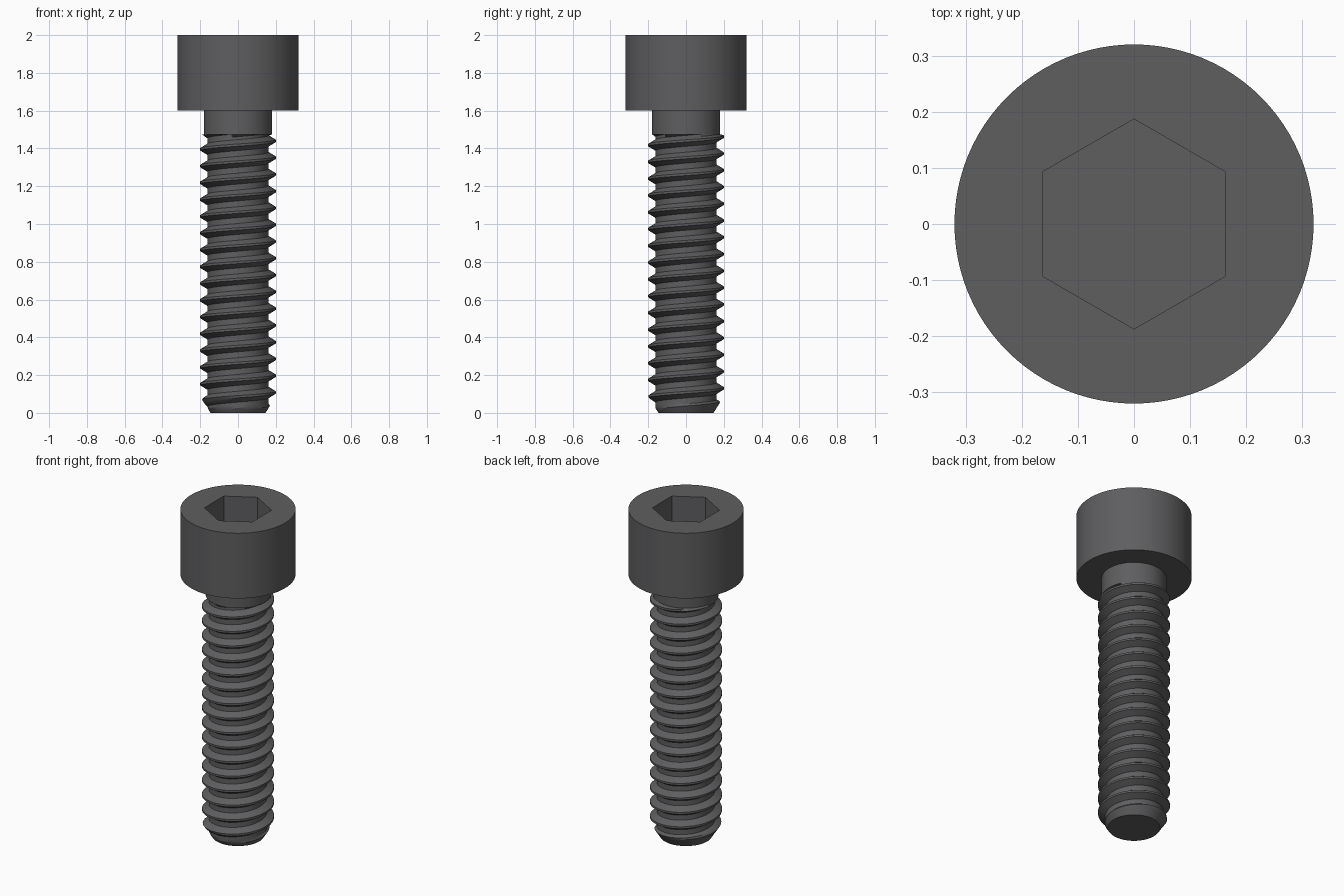
import bpy, bmesh
from math import cos, sin, pi, radians

if "Cube" in bpy.data.objects:
    bpy.data.objects.remove(bpy.data.objects["Cube"])

# Dimensions
HEAD_R, HEAD_BOTTOM, TOP = 0.32, 1.6, 2.0
HEX_R, HEX_DEPTH = 0.187, 0.2
SHANK_R, SHANK_BOTTOM = 0.18, 1.475
CREST_R, ROOT_R, TIP_R = 0.2, 0.162, 0.145
PITCH, FIRST_CREST = 0.0888, 0.108
SEGMENTS = 96

steel = bpy.data.materials.new("dark_steel")
steel.use_nodes = True
colour = (0.113, 0.113, 0.118, 1)
steel.diffuse_color = colour
steel.node_tree.nodes["Principled BSDF"].inputs["Base Color"].default_value = colour


def finish(bm, name):
    """Turn a bmesh into a smooth shaded object with sharp edges kept."""
    bmesh.ops.recalc_face_normals(bm, faces=bm.faces)
    mesh = bpy.data.meshes.new(name)
    bm.to_mesh(mesh)
    bm.free()
    mesh.materials.append(steel)
    obj = bpy.data.objects.new(name, mesh)
    bpy.context.collection.objects.link(obj)
    bpy.ops.object.select_all(action='DESELECT')
    obj.select_set(True)
    bpy.context.view_layer.objects.active = obj
    bpy.ops.object.shade_smooth_by_angle(angle=radians(25))
    return obj


def ring(bm, radius, z, count, start=0.0):
    angles = [start + 2 * pi * i / count for i in range(count)]
    return [bm.verts.new((radius * cos(a), radius * sin(a), z)) for a in angles]


def bridge(bm, lower, upper):
    n = len(lower)
    for i in range(n):
        j = (i + 1) % n
        bm.faces.new((lower[i], lower[j], upper[j], upper[i]))


# Cylindrical head with a hexagonal socket
bm = bmesh.new()
under = ring(bm, HEAD_R, HEAD_BOTTOM, SEGMENTS)
rim = ring(bm, HEAD_R, TOP, SEGMENTS)
socket_rim = ring(bm, HEX_R, TOP, 6, pi / 2)
socket_floor = ring(bm, HEX_R, TOP - HEX_DEPTH, 6, pi / 2)
bm.faces.new(under)
bm.faces.new(socket_floor)
bridge(bm, under, rim)
bridge(bm, socket_floor, socket_rim)
open_edges = [e for e in bm.edges if e.is_boundary]
bmesh.ops.triangle_fill(bm, edges=open_edges, use_beauty=True, normal=(0, 0, 1))
finish(bm, "socket_head")

# Plain shank under the head
bm = bmesh.new()
low = ring(bm, SHANK_R, SHANK_BOTTOM, SEGMENTS)
high = ring(bm, SHANK_R, HEAD_BOTTOM, SEGMENTS)
bridge(bm, low, high)
bm.faces.new(low)
bm.faces.new(high)
finish(bm, "shank")

# Helical thread: one tooth profile as (offset along pitch, radius)
half_crest = 0.006
half_root = half_crest + 0.023
mid = (half_crest + half_root) / 2
mid_r = (CREST_R + ROOT_R) / 2
tooth = [(-half_root, ROOT_R), (-mid, mid_r), (-half_crest, CREST_R),
         (half_crest, CREST_R), (mid, mid_r), (half_root, ROOT_R),
         (PITCH / 2, ROOT_R)]
turns = range(-4, 20)


def thread_point(turn, offset, radius, fraction):
    """Point on the helix, trimmed by the tip chamfer and the shank."""
    z = FIRST_CREST + PITCH * (turn + fraction) + offset
    z = min(max(z, 0), SHANK_BOTTOM)
    radius = min(radius, TIP_R + 0.65 * z)
    if z == 0:
        radius = TIP_R
    elif z == SHANK_BOTTOM:
        radius = SHANK_R
    a = 2 * pi * fraction
    return radius * cos(a), radius * sin(a), z


bm = bmesh.new()
columns = []
for s in range(SEGMENTS):
    columns.append([bm.verts.new(thread_point(t, off, r, s / SEGMENTS))
                    for t in turns for off, r in tooth])
rows = len(columns[0])
for s in range(SEGMENTS):
    # The last column joins the first one a full pitch higher
    wrap = s == SEGMENTS - 1
    shift = len(tooth) if wrap else 0
    a, b = columns[s], columns[(s + 1) % SEGMENTS]
    for j in range(rows - 1 - shift):
        bm.faces.new((a[j], b[j + shift], b[j + shift + 1], a[j + 1]))
bmesh.ops.remove_doubles(bm, verts=bm.verts, dist=0.00001)
loose = [v for v in bm.verts if not v.link_faces]
bmesh.ops.delete(bm, geom=loose, context='VERTS')
bmesh.ops.holes_fill(bm, edges=[e for e in bm.edges if e.is_boundary], sides=0)
finish(bm, "threaded_rod")
